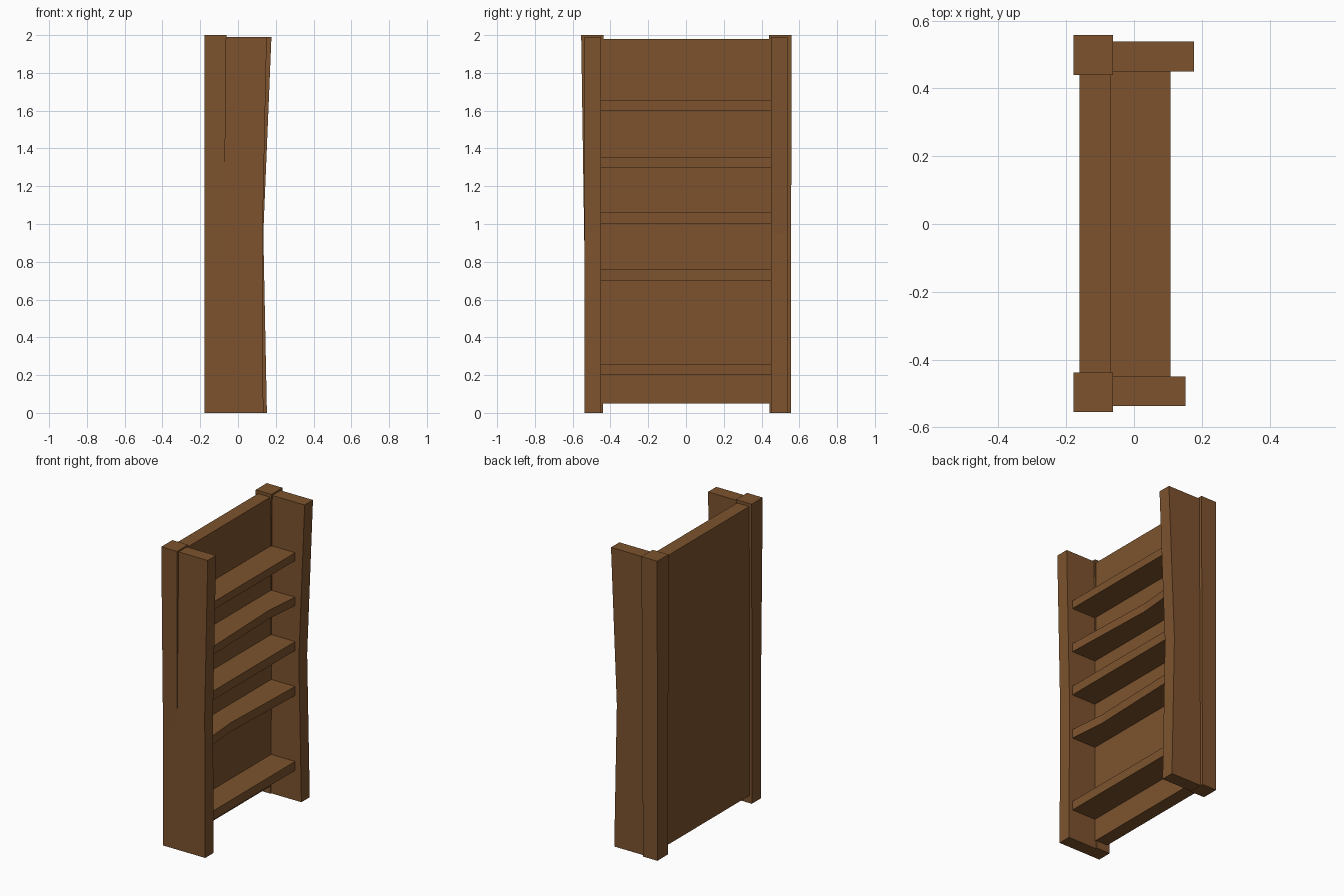
import bpy, bmesh

if "Cube" in bpy.data.objects:
    bpy.data.objects.remove(bpy.data.objects["Cube"])

wood = bpy.data.materials.new("brown wood")
wood.diffuse_color = (0.205, 0.086, 0.027, 1)
wood.use_nodes = True
wood.node_tree.nodes["Principled BSDF"].inputs["Base Color"].default_value = wood.diffuse_color


def loft(name, sections):
    """Solid through a list of matching closed rings, capped at both ends."""
    bm = bmesh.new()
    rings = [[bm.verts.new(p) for p in s] for s in sections]
    n = len(rings[0])
    bm.faces.new(rings[0])
    bm.faces.new(rings[-1])
    for a, b in zip(rings, rings[1:]):
        for i in range(n):
            j = (i + 1) % n
            bm.faces.new((a[i], a[j], b[j], b[i]))
    bmesh.ops.recalc_face_normals(bm, faces=bm.faces)
    me = bpy.data.meshes.new(name)
    bm.to_mesh(me)
    bm.free()
    me.materials.append(wood)
    ob = bpy.data.objects.new(name, me)
    bpy.context.collection.objects.link(ob)
    return ob


def rect(x0, x1, y0, y1, z):
    return [(x0, y0, z), (x1, y0, z), (x1, y1, z), (x0, y1, z)]


def upright(name, levels):
    """levels: (z, x0, x1, y0, y1) from bottom to top."""
    return loft(name, [rect(x0, x1, y0, y1, z) for z, x0, x1, y0, y1 in levels])


# Side panels with a worn waist on the open edge
upright("left_side_panel", [(z, -0.175, x, -0.537, -0.449)
                            for z, x in ((0, 0.134), (0.95, 0.13), (1.99, 0.152))])
upright("right_side_panel", [(z, -0.07, x, 0.45, 0.538)
                             for z, x in ((0, 0.153), (0.95, 0.134), (1.99, 0.177))])

# Rear corner posts, slightly tapered
upright("left_rear_post", [(0, -0.178, -0.078, -0.536, -0.44),
                           (0.8, -0.178, -0.074, -0.537, -0.44),
                           (2, -0.178, -0.062, -0.555, -0.438)])
upright("right_rear_post", [(0, -0.178, -0.072, 0.443, 0.556),
                            (2, -0.178, -0.062, 0.44, 0.558)])

# Back board
upright("back_board", [(z, -0.16, -0.07, -0.46, 0.46) for z in (0.05, 1.98)])

# Shelves, two of them with a dent in the front edge
for i, (z, h, dent) in enumerate(((0.2, 0.06, 0), (0.7, 0.06, -0.2), (1.0, 0.06, 0),
                                  (1.3, 0.056, 0.2), (1.6, 0.053, 0))):
    outline = [(-0.08, -0.455), (0.107, -0.455), (0.107, 0.455), (-0.08, 0.455)]
    if dent:
        outline.insert(2, (0.085, dent))
    loft("shelf_%d" % (i + 1), [[(x, y, k) for x, y in outline] for k in (z, z + h)])
